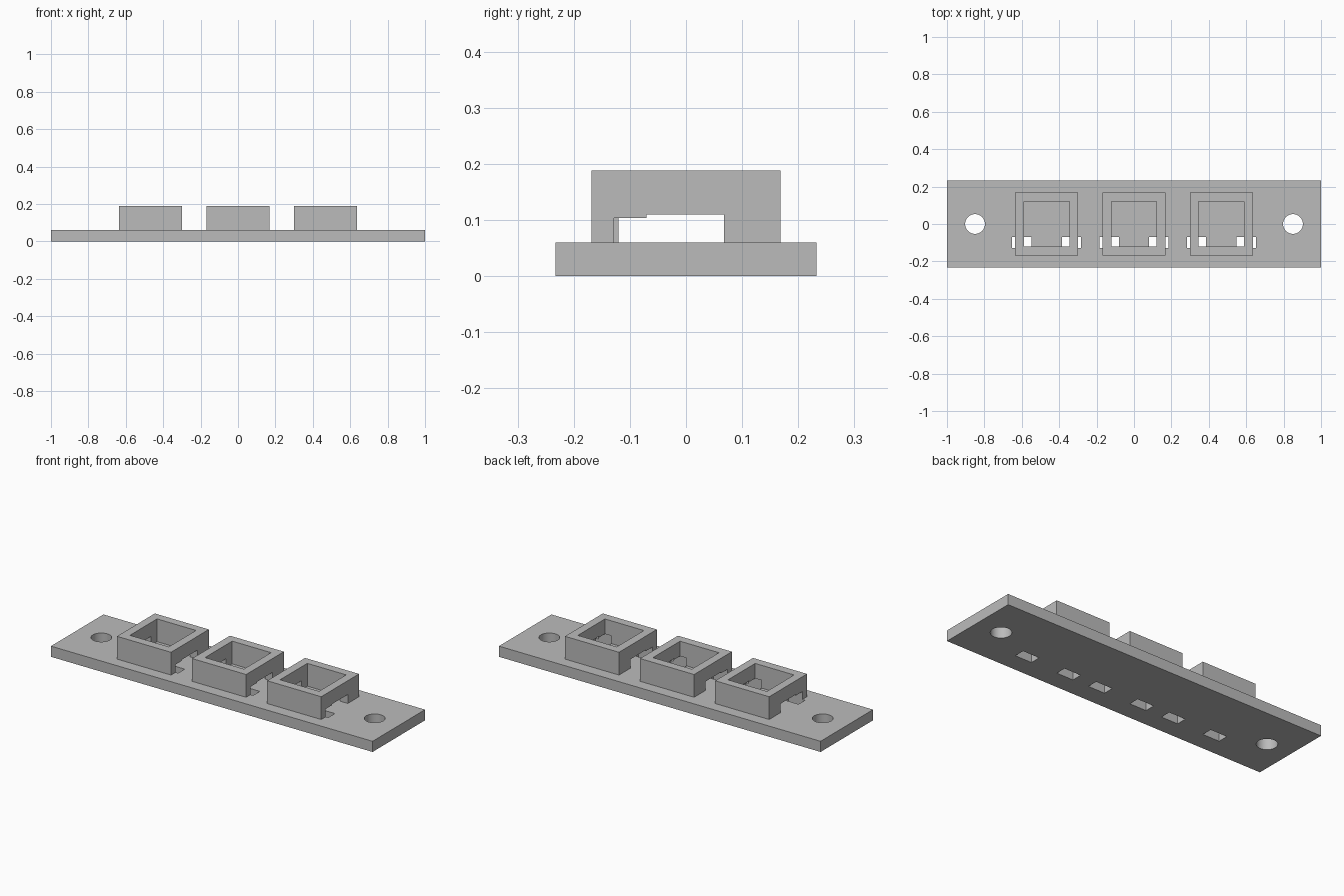
import bpy

cube = bpy.data.objects.get("Cube")
if cube:
    bpy.data.objects.remove(cube, do_unlink=True)

grey = bpy.data.materials.new("light grey")
grey.use_nodes = True
colour = (0.5, 0.5, 0.5, 1)
grey.diffuse_color = colour
grey.node_tree.nodes["Principled BSDF"].inputs["Base Color"].default_value = colour

PLATE_TOP = 0.06
BLOCK_TOP = 0.188
CENTRES = (-0.467, 0, 0.467)


def box(name, x, y, z):
    """Box from (min, max) pairs."""
    spans = (x, y, z)
    bpy.ops.mesh.primitive_cube_add(size=1, location=[(a + b) / 2 for a, b in spans])
    ob = bpy.context.object
    ob.name = name
    ob.scale = [b - a for a, b in spans]
    bpy.ops.object.transform_apply(location=False, rotation=False, scale=True)
    ob.data.materials.append(grey)
    return ob


def cut(target, cutter):
    """Subtract the cutter and remove it."""
    cutter.hide_render = True
    mod = target.modifiers.new("cut", 'BOOLEAN')
    mod.operation = 'DIFFERENCE'
    mod.solver = 'EXACT'
    mod.object = cutter
    bpy.context.view_layer.objects.active = target
    bpy.ops.object.modifier_apply(modifier=mod.name)
    bpy.data.objects.remove(cutter, do_unlink=True)


def slot(cx, side):
    """Cutter for the slot that passes under a socket's side wall."""
    xs = sorted((cx + side * 0.081, cx + side * 0.184))
    return box("slot_cutter", xs, (-0.128, -0.069), (-0.1, 0.104))


# Base plate with a screw hole near each end
plate = box("base_plate", (-1, 1), (-0.233, 0.233), (0, PLATE_TOP))
for side in (-1, 1):
    bpy.ops.mesh.primitive_cylinder_add(vertices=48, radius=0.053, depth=0.4,
                                        location=(side * 0.85, 0, 0))
    hole = bpy.context.object
    hole.data.materials.append(grey)
    cut(plate, hole)

# Three square sockets, each with side windows and slots through the plate
for label, cx in zip(("right", "middle", "left"), CENTRES):
    socket = box(label + "_socket", (cx - 0.168, cx + 0.168), (-0.168, 0.168),
                 (PLATE_TOP, BLOCK_TOP))
    cut(socket, box("cavity_cutter", (cx - 0.121, cx + 0.121), (-0.12, 0.121), (0, 0.3)))
    cut(socket, box("window_cutter", (cx - 0.3, cx + 0.3), (-0.07, 0.068), (0, 0.11)))
    for side in (-1, 1):
        cut(socket, slot(cx, side))
        cut(plate, slot(cx, side))

# Smooth hole walls, crisp edges elsewhere
bpy.ops.object.select_all(action='DESELECT')
plate.select_set(True)
bpy.context.view_layer.objects.active = plate
bpy.ops.object.shade_smooth_by_angle()
